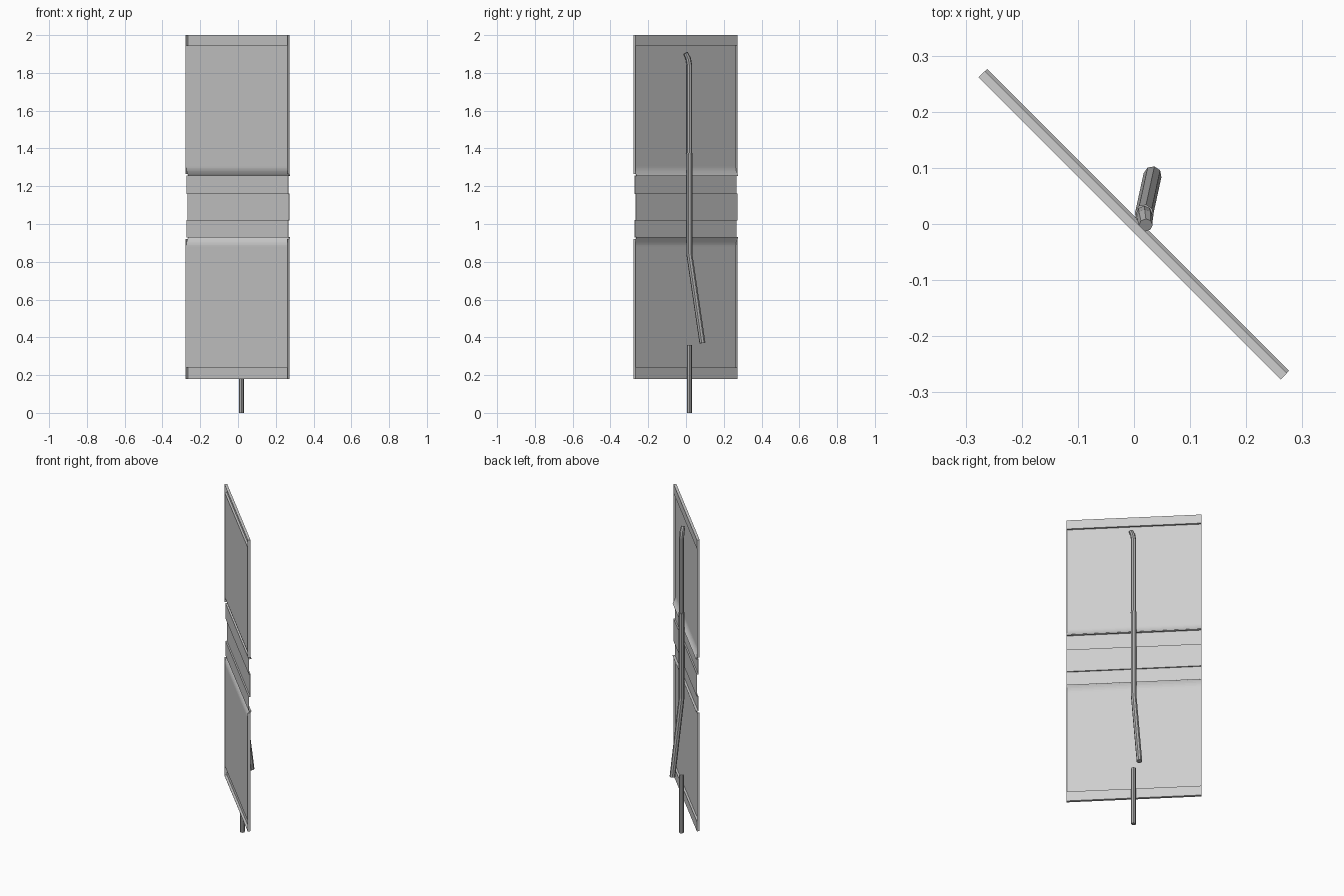
import bpy
import bmesh
import math

if "Cube" in bpy.data.objects:
    bpy.data.objects.remove(bpy.data.objects["Cube"])

HALF_WIDTH = 0.38
TURN = math.radians(-45)


def material(name, value):
    mat = bpy.data.materials.new(name)
    mat.use_nodes = True
    colour = (value, value, value, 1)
    mat.diffuse_color = colour
    mat.node_tree.nodes["Principled BSDF"].inputs["Base Color"].default_value = colour
    return mat


panel_grey = material("light_grey_sheet", 0.62)
pipe_grey = material("mid_grey_pipe", 0.42)


def finish(name, bm):
    mesh = bpy.data.meshes.new(name)
    bm.to_mesh(mesh)
    bm.free()
    obj = bpy.data.objects.new(name, mesh)
    bpy.context.collection.objects.link(obj)
    obj.rotation_euler.z = TURN
    mesh.materials.append(panel_grey)
    return obj


def sheet(name, profile):
    """Pressed sheet: a (depth, height) profile extruded across the width."""
    bm = bmesh.new()
    rows = [[bm.verts.new((s * HALF_WIDTH, d, z)) for s in (-1, 1)] for d, z in profile]
    for a, b in zip(rows, rows[1:]):
        bm.faces.new((a[0], a[1], b[1], b[0]))
    thick = finish(name, bm).modifiers.new("thickness", "SOLIDIFY")
    thick.thickness = 0.002
    thick.offset = 0


def plate(name, u, z0, z1):
    """Thin side lip of a panel."""
    bm = bmesh.new()
    bmesh.ops.create_cube(bm, size=1)
    depth = RIM - FRONT
    for v in bm.verts:
        v.co = (u + v.co.x * 0.002, FRONT + (v.co.y + 0.5) * depth,
                z0 + (v.co.z + 0.5) * (z1 - z0))
    finish(name, bm)


def pipe(name, points, radius):
    """Eight-sided capped pipe along points (x, y, z, radius factor)."""
    curve = bpy.data.curves.new(name, "CURVE")
    curve.dimensions = "3D"
    curve.bevel_depth = radius
    curve.bevel_resolution = 2
    curve.use_fill_caps = True
    spline = curve.splines.new("POLY")
    spline.points.add(len(points) - 1)
    for p, (x, y, z, r) in zip(spline.points, points):
        p.co = (x, y, z, 1)
        p.radius = r
    spline.use_smooth = False
    curve.materials.append(pipe_grey)
    bpy.context.collection.objects.link(bpy.data.objects.new(name, curve))


# Depths of the folded rim, flat field, band and flared edge
FRONT, FIELD, BAND, RIM, FLARE = -0.0113, -0.008, -0.004, 0.004, 0.0095


def flare(z_field, z_edge, steps=6):
    """Curve from the flat field out to the flared edge."""
    return [(FIELD + (FLARE - FIELD) * (i / steps) ** 2,
             z_field + (z_edge - z_field) * i / steps) for i in range(steps + 1)]


# Large panels with a folded outer rim and a flared inner edge
sheet("upper_panel", [(FRONT, 1.999), (RIM, 1.999), (RIM, 1.945), (FIELD, 1.945)]
      + flare(1.305, 1.256))
sheet("lower_panel", [(FRONT, 0.181), (RIM, 0.181), (RIM, 0.24), (FIELD, 0.24)]
      + flare(0.88, 0.929))

# Stepped band between them
sheet("middle_band", [(FLARE, 1.255), (BAND, 1.255), (BAND, 1.16), (RIM, 1.16),
                      (RIM, 1.02), (BAND, 1.02), (BAND, 0.93), (FLARE, 0.93)])

# Side lips of the two large panels
for side, u in (("left", HALF_WIDTH), ("right", -HALF_WIDTH)):
    plate("upper_lip_" + side, u, 1.265, 2.0)
    plate("lower_lip_" + side, u, 0.18, 0.92)

# Pipework behind the panels
PX, PY = 0.018, 0.018
pipe("ground_post", [(PX, PY, 0, 1), (PX, PY, 0.36, 1)], 0.0138)
pipe("lower_pipe", [(0.033, 0.087, 0.37, 1), (PX, PY, 0.84, 1), (PX, PY, 1.365, 1),
                    (PX, PY, 1.375, 1.06)], 0.0162)
pipe("upper_pipe", [(PX, PY, 1.37, 1), (PX, PY, 1.84, 1), (0.019, 0.012, 1.875, 1),
                    (0.021, -0.002, 1.905, 0.85)], 0.0145)
